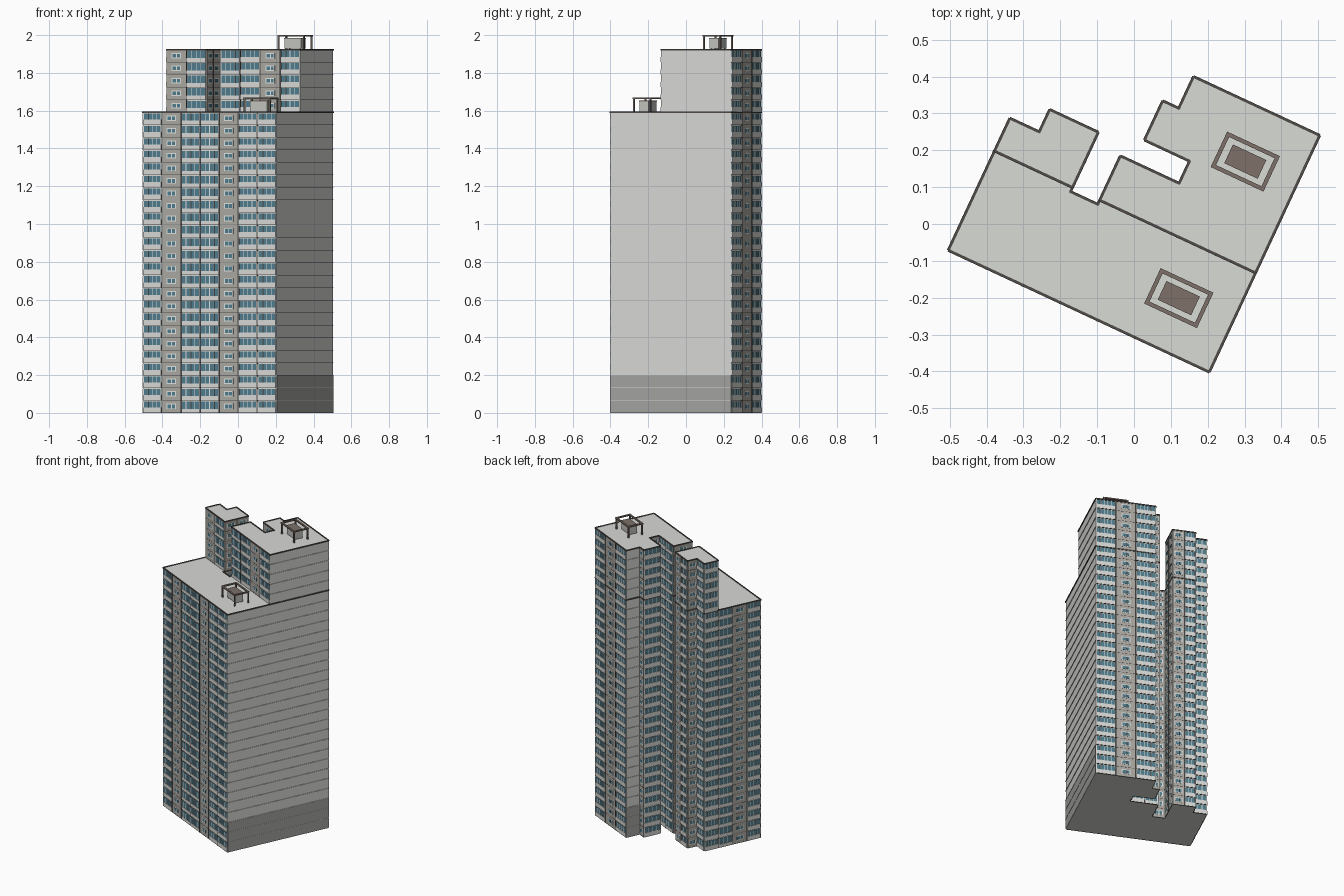
import bpy, bmesh, math

if "Cube" in bpy.data.objects:
    bpy.data.objects.remove(bpy.data.objects["Cube"])

ANG = math.radians(25)
CA, SA = math.cos(ANG), math.sin(ANG)
ORIGIN = (-0.503, -0.071)
LOW, FULL = 24, 29                 # storeys of the low slab and of the tall wings
H = 1.923 / FULL                   # storey height


def mat(name, rgb):
    m = bpy.data.materials.new(name)
    m.diffuse_color = (*rgb, 1)
    m.use_nodes = True
    m.node_tree.nodes["Principled BSDF"].inputs["Base Color"].default_value = m.diffuse_color
    return m


LIGHT = mat("light concrete", (0.69, 0.705, 0.675))
BASE = mat("base grey", (0.37, 0.375, 0.36))
BEIGE = mat("beige panel", (0.41, 0.395, 0.36))
GLASS = mat("teal glass", (0.08, 0.2, 0.265))
WHITE = mat("white frame", (0.74, 0.755, 0.73))
TRIM = mat("dark trim", (0.08, 0.07, 0.063))
BROWN = mat("roof brown", (0.205, 0.163, 0.14))
CABIN = mat("cabin grey", (0.54, 0.54, 0.52))

parts = {}                         # part name -> (bmesh, materials)


def part(name, *mats):
    if name not in parts:
        parts[name] = (bmesh.new(), mats)
    return parts[name][0]


def world(u, v, z):
    return (ORIGIN[0] + u * CA + v * SA, ORIGIN[1] - u * SA + v * CA, z)


def prism(bm, pts, z0, z1):
    """Upright prism over a plan outline."""
    lo = [bm.verts.new(world(u, v, z0)) for u, v in pts]
    hi = [bm.verts.new(world(u, v, z1)) for u, v in pts]
    n = len(pts)
    bm.faces.new(lo[::-1])
    bm.faces.new(hi)
    for i in range(n):
        j = (i + 1) % n
        bm.faces.new((lo[i], lo[j], hi[j], hi[i]))


class Wall:
    """Frame along one wall: s runs along it, o runs outwards."""

    def __init__(self, p, q):
        self.p = p
        self.len = math.hypot(q[0] - p[0], q[1] - p[1])
        self.d = ((q[0] - p[0]) / self.len, (q[1] - p[1]) / self.len)

    def at(self, s, o):
        (dx, dy), (px, py) = self.d, self.p
        return (px + dx * s + dy * o, py + dy * s - dx * o)

    def box(self, bm, s0, s1, o0, o1, z0, z1):
        prism(bm, [self.at(s0, o0), self.at(s1, o0), self.at(s1, o1), self.at(s0, o1)], z0, z1)


# ---- bay modules ----
def balcony_bay(w, s0, s1, z, sill, panes):
    a, b = s0 + 0.003, s1 - 0.003
    z0, z1 = z + sill * H, z + 0.92 * H
    w.box(part("balcony_parapets", LIGHT), a, b, -0.001, 0.0045, z + 0.03 * H, z0)
    w.box(part("balcony_glazing", GLASS), a, b, -0.001, 0.002, z0, z1)
    bar = 0.0035
    for i in range(panes + 1):
        c = a + (b - a - bar) * i / panes
        w.box(part("balcony_mullions", WHITE), c, c + bar, 0, 0.0035, z0, z1)
    w.box(part("slab_edges", TRIM), a, b, -0.001, 0.003, z - 0.01 * H, z + 0.03 * H)


def window_bay(w, s0, s1, z):
    c, hw = (s0 + s1) / 2, min(0.027, (s1 - s0) * 0.34)
    w.box(part("window_frames", WHITE), c - hw, c + hw, 0, 0.0035, z + 0.3 * H, z + 0.74 * H)
    for k, half in ((-0.42, 0.38), (0.46, 0.3)):
        m = c + k * hw
        w.box(part("window_panes", GLASS), m - hw * half, m + hw * half, 0, 0.0045, z + 0.37 * H, z + 0.67 * H)
    w.box(part("slab_edges", TRIM), s0 + 0.003, s1 - 0.003, -0.001, 0.003, z - 0.01 * H, z + 0.015 * H)


def facade(p, q, bays, f0, f1):
    """A, B = glazed balconies, C = panel with window, P = plain wall."""
    w = Wall(p, q)
    if bays == "P":
        for f in range(f0 + 1, f1):
            w.box(part("wall_ledges", LIGHT), 0, w.len, -0.001, 0.0035, f * H - 0.0012, f * H + 0.0012)
        if f0 == 0:
            w.box(part("base_cladding", BASE), 0, w.len, -0.001, 0.002, 0, 3 * H)
        return
    step = w.len / len(bays)
    for i, kind in enumerate(bays):
        s0, s1 = i * step, (i + 1) * step
        if i:
            w.box(part("pilasters", TRIM), s0 - 0.0018, s0 + 0.0018, -0.001, 0.005, f0 * H, f1 * H)
        if kind == "C":
            w.box(part("beige_panels", BEIGE), s0, s1, -0.001, 0.0025, f0 * H, f1 * H)
        for f in range(f0, f1):
            if kind == "C":
                window_bay(w, s0, s1, f * H)
            elif kind == "A":
                balcony_bay(w, s0, s1, f * H, 0.43, max(2, round(step / 0.026)))
            else:
                balcony_bay(w, s0, s1, f * H, 0.33, max(2, round(step / 0.029)))


def block(name, outline, f0, f1):
    """Body, facades and roof edge trim; outline is a list of (u, v, bays of the wall that starts here)."""
    pts = [(u, v) for u, v, _ in outline]
    prism(part(name, LIGHT), pts, f0 * H, f1 * H)
    for i, (u, v, bays) in enumerate(outline):
        q = pts[(i + 1) % len(pts)]
        facade((u, v), q, bays, f0, f1)
        w = Wall((u, v), q)
        w.box(part("roof_edge_trim", TRIM), -0.001, w.len + 0.001, -0.003, 0.0045, f1 * H - 0.005, f1 * H + 0.003)


# ---- plan outlines ----
right_back = [(0.78, 0.707, "ACA"), (0.404, 0.707, "P"), (0.404, 0.612, "C"), (0.356, 0.612, "A"),
              (0.356, 0.496, "C"), (0.491, 0.496, "C"), (0.491, 0.428, "AB")]
left_back = [(0.232, 0.461, "CA"), (0.088, 0.461, "C"), (0.088, 0.394, "A")]

block("low_block", [(0, 0, "ACBBCAA"), (0.78, 0, "P")] + right_back
      + [(0.315, 0.428, "C"), (0.315, 0.283, "C"), (0.232, 0.283, "CC")]
      + left_back + [(0, 0.394, "ABCA")], 0, LOW)
block("right_wing_top", [(0.315, 0.297, "BACA"), (0.78, 0.297, "P")] + right_back
      + [(0.315, 0.428, "C")], LOW, FULL)
block("left_wing_top", [(0, 0.297, "CB"), (0.232, 0.297, "CC")] + left_back
      + [(0, 0.394, "A")], LOW, FULL)


# ---- rooftop plant: cabin under a raised rectangular ring on posts ----
def rect(bm, cu, cv, hu, hv, z0, z1):
    prism(bm, [(cu - hu, cv - hv), (cu + hu, cv - hv), (cu + hu, cv + hv), (cu - hu, cv + hv)], z0, z1)


def roof_plant(cu, cv, z):
    hu, hv, t = 0.079, 0.053, 0.0055
    ring = part("roof_ring", BROWN)
    for k in (-1, 1):
        rect(ring, cu, cv + k * (hv - t), hu, t, z + 0.069, z + 0.077)
        rect(ring, cu + k * (hu - t), cv, t, hv - 2 * t, z + 0.069, z + 0.077)
        for j in (-1, 1):
            rect(part("ring_posts", BROWN), cu + k * (hu - t), cv + j * (hv - t), 0.004, 0.004, z, z + 0.069)
            rect(part("cabin_feet", BROWN), cu + k * 0.04, cv + j * 0.02, 0.003, 0.003, z, z + 0.01)
    rect(part("roof_cabin", CABIN), cu, cv, 0.048, 0.026, z + 0.005, z + 0.058)
    rect(part("cabin_lid", BROWN), cu, cv, 0.05, 0.028, z + 0.058, z + 0.063)


roof_plant(0.628, 0.558, FULL * H)
roof_plant(0.621, 0.146, LOW * H)

# ---- turn every part into an object ----
for name, (bm, mats) in parts.items():
    bmesh.ops.recalc_face_normals(bm, faces=bm.faces[:])
    me = bpy.data.meshes.new(name)
    bm.to_mesh(me)
    bm.free()
    for m in mats:
        me.materials.append(m)
    bpy.context.collection.objects.link(bpy.data.objects.new(name, me))
